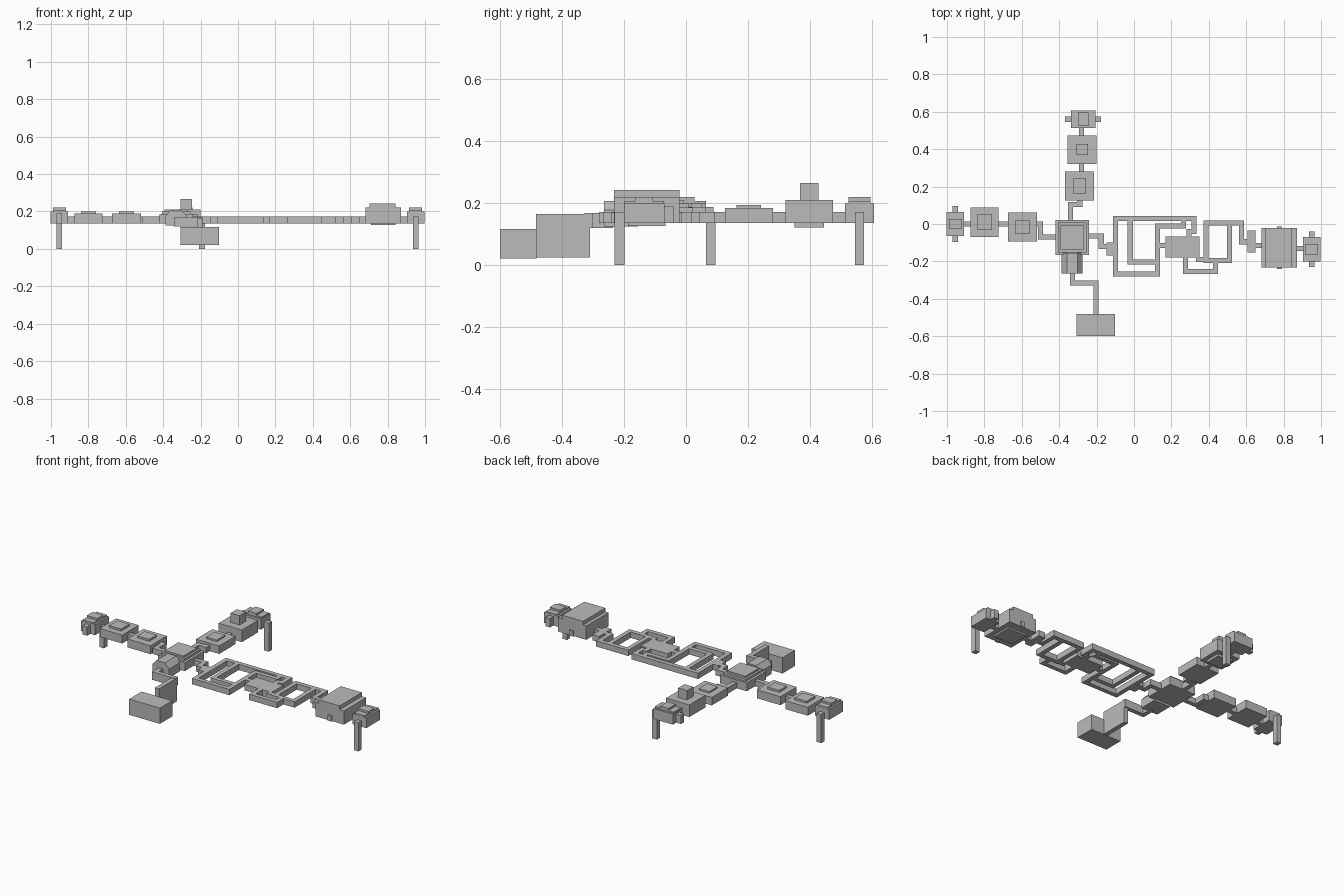
import bpy
import bmesh
from mathutils import Matrix, Vector

default_cube = bpy.data.objects.get("Cube")
if default_cube:
    bpy.data.objects.remove(default_cube, do_unlink=True)

# Single stone colour
stone = bpy.data.materials.new("plain_grey")
stone.use_nodes = True
grey = (0.5, 0.5, 0.5, 1)
stone.diffuse_color = grey
stone.node_tree.nodes["Principled BSDF"].inputs["Base Color"].default_value = grey

FLOOR = 0.137
ROOF = 0.172
PASSAGE = 0.027


def finish(name, bm):
    bmesh.ops.recalc_face_normals(bm, faces=bm.faces)
    mesh = bpy.data.meshes.new(name)
    bm.to_mesh(mesh)
    bm.free()
    mesh.materials.append(stone)
    obj = bpy.data.objects.new(name, mesh)
    bpy.context.collection.objects.link(obj)
    return obj


def add_box(bm, x, y, width, depth, bottom, top):
    place = Matrix.Translation((x, y, (bottom + top) / 2))
    size = Matrix.Diagonal((width, depth, top - bottom, 1))
    bmesh.ops.create_cube(bm, size=1, matrix=place @ size)


def room(name, x, y, width, depth, bottom=FLOOR, top=ROOF):
    bm = bmesh.new()
    add_box(bm, x, y, width, depth, bottom, top)
    return finish(name, bm)


def passage(name, *points, bottom=FLOOR, top=ROOF):
    """Square corridor following axis-aligned corner points."""
    bm = bmesh.new()
    for start, end in zip(points, points[1:]):
        a, b = Vector(start), Vector(end)
        middle, span = (a + b) / 2, b - a
        add_box(bm, middle.x, middle.y, abs(span.x) + PASSAGE,
                abs(span.y) + PASSAGE, bottom, top)
    return finish(name, bm)


def end_station(name, x, y, leg_side, along_x=False):
    """Stepped block with a stub on one end and a tall leg on the other."""
    def part(label, offset, length, breadth, bottom, top):
        if along_x:
            room(name + label, x + offset, y, length, breadth, bottom, top)
        else:
            room(name + label, x, y + offset, breadth, length, bottom, top)

    part("_body", 0, 0.13, 0.093, FLOOR, 0.2)
    part("_step", 0, 0.128, 0.07, 0.2, 0.208)
    part("_cap", 0, 0.055, 0.07, 0.2, 0.22)
    part("_leg", leg_side * 0.08, 0.032, 0.03, 0, ROOF)
    part("_stub", -leg_side * 0.08, 0.032, 0.03, FLOOR, 0.19)


# Rooms of the west wing
room("west_outer_room", x=-0.8, y=0.01, width=0.15, depth=0.157, top=0.188)
room("west_outer_roof", x=-0.8, y=0.01, width=0.08, depth=0.08, top=0.2)
room("west_inner_room", x=-0.597, y=-0.015, width=0.155, depth=0.155, top=0.188)
room("west_inner_roof", x=-0.597, y=-0.015, width=0.08, depth=0.07, top=0.2)

# Central hub with stepped roof
room("hub", x=-0.33, y=-0.072, width=0.18, depth=0.185, top=0.187)
room("hub_step", x=-0.33, y=-0.072, width=0.15, depth=0.16, top=0.2)
room("hub_roof", x=-0.33, y=-0.072, width=0.125, depth=0.13, top=0.21)

# Rooms of the north wing
room("north_inner_room", x=-0.291, y=0.203, width=0.155, depth=0.155, top=0.185)
room("north_inner_roof", x=-0.291, y=0.203, width=0.07, depth=0.08, top=0.195)
room("north_outer_room", x=-0.277, y=0.398, width=0.155, depth=0.152, top=0.21)
room("north_outer_tower", x=-0.277, y=0.398, width=0.06, depth=0.06, top=0.266)
room("north_outer_base", x=-0.277, y=0.398, width=0.1, depth=0.095, bottom=0.122)

# Rooms of the east wing
room("east_junction", x=-0.128, y=-0.134, width=0.04, depth=0.07)
room("east_middle_room", x=0.259, y=-0.123, width=0.182, depth=0.113)
room("east_vestibule", x=0.628, y=-0.094, width=0.044, depth=0.118)
room("great_room", x=0.776, y=-0.127, width=0.19, depth=0.212, top=0.22)
room("great_room_roof", x=0.772, y=-0.127, width=0.14, depth=0.212, top=0.243)
room("great_room_base", x=0.776, y=-0.127, width=0.13, depth=0.12, bottom=0.127)
room("great_room_doors", x=0.778, y=-0.127, width=0.026, depth=0.226, top=0.17)

# South vaulted chamber, a bevelled profile run along y
bm = bmesh.new()
profile = [(-1, 0.125), (1, 0.125), (1, 0.178), (0.5, 0.208), (-0.5, 0.208), (-1, 0.178)]
front = bm.faces.new([bm.verts.new((-0.331 + 0.056 * u, -0.265, z)) for u, z in profile])
run = bmesh.ops.extrude_face_region(bm, geom=[front])
moved = [v for v in run["geom"] if isinstance(v, bmesh.types.BMVert)]
bmesh.ops.translate(bm, verts=moved, vec=(0, 0.11, 0))
finish("south_vault", bm)

# Descending shaft and lower south room
room("south_shaft", x=-0.203, y=-0.397, width=PASSAGE, depth=0.175, bottom=0.025, top=0.165)
room("south_lower_room", x=-0.204, y=-0.541, width=0.205, depth=0.118, bottom=0.022, top=0.117)
passage("south_passage", (-0.33, -0.25), (-0.33, -0.315), (-0.203, -0.315), bottom=0.12, top=0.168)

# West passages
passage("west_end_passage", (-0.93, 0), (-0.85, 0))
passage("west_link_passage", (-0.74, 0), (-0.66, 0))
passage("west_hub_passage", (-0.53, 0), (-0.5, 0), (-0.5, -0.07), (-0.41, -0.07))

# North passages
passage("north_end_passage", (-0.28, 0.53), (-0.28, 0.46))
passage("north_link_passage", (-0.28, 0.34), (-0.28, 0.27))
passage("north_hub_passage", (-0.29, 0.14), (-0.29, 0.105), (-0.34, 0.105), (-0.34, 0))

# East passages and loops
passage("east_hub_passage", (-0.25, -0.065), (-0.175, -0.065), (-0.175, -0.12), (-0.14, -0.12))
passage("outer_loop", (0.265, 0.03), (0.265, -0.01), (0.125, -0.01), (0.125, -0.267),
        (-0.098, -0.267), (-0.098, 0.03), (0.32, 0.03), (0.32, -0.04),
        (0.295, -0.04), (0.295, -0.08))
passage("inner_loop", (-0.02, 0.03), (-0.02, -0.203), (0.125, -0.203))
passage("middle_room_passage", (0.125, -0.115), (0.18, -0.115))
passage("second_loop", (0.385, 0.005), (0.51, 0.005), (0.51, -0.195),
        (0.385, -0.195), (0.385, 0.005))
passage("second_loop_link", (0.345, -0.19), (0.385, -0.19))
passage("lower_bypass", (0.275, -0.17), (0.275, -0.255), (0.435, -0.255), (0.435, -0.195))
passage("vestibule_passage", (0.51, 0.005), (0.575, 0.005), (0.575, -0.095), (0.615, -0.095))
passage("great_room_passage", (0.64, -0.115), (0.69, -0.115))
passage("east_end_passage", (0.86, -0.13), (0.91, -0.13))

# End stations on their legs
end_station("west_station", x=-0.955, y=0, leg_side=1)
end_station("east_station", x=0.95, y=-0.135, leg_side=-1)
end_station("north_station", x=-0.272, y=0.56, leg_side=1, along_x=True)
